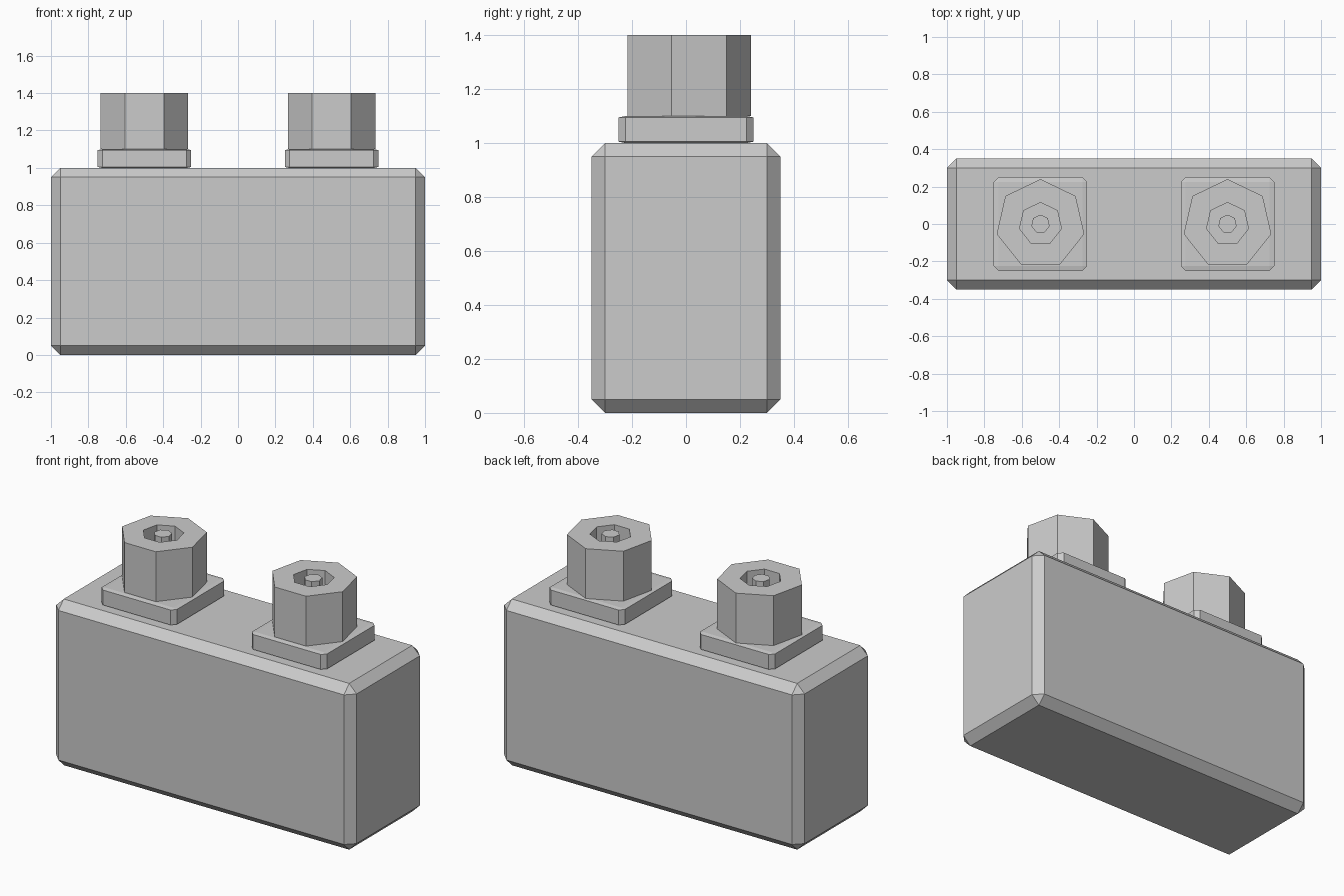
import bpy
import bmesh
import math

SIDES = 7
BODY = (2.0, 0.7, 1.0)
PLATE = (0.5, 0.5, 0.1)
COLLAR_HEIGHT = 0.3

old = bpy.data.objects.get("Cube")
if old:
    bpy.data.objects.remove(old, do_unlink=True)

# Single plain grey
grey = bpy.data.materials.new("plain grey")
grey.use_nodes = True
colour = (0.6, 0.6, 0.6, 1.0)
grey.diffuse_color = colour
grey.node_tree.nodes["Principled BSDF"].inputs["Base Color"].default_value = colour


def finish(name, bm, location):
    bmesh.ops.recalc_face_normals(bm, faces=bm.faces[:])
    mesh = bpy.data.meshes.new(name)
    bm.to_mesh(mesh)
    bm.free()
    mesh.materials.append(grey)
    obj = bpy.data.objects.new(name, mesh)
    obj.location = location
    bpy.context.collection.objects.link(obj)
    return obj


def chamfered_box(name, size, chamfer, location):
    """Box with one-step chamfers; chamfer is given per axis."""
    bm = bmesh.new()
    bmesh.ops.create_cube(bm, size=1.0)
    # bevel in a space where the chamfer is one unit on every axis
    bmesh.ops.scale(bm, verts=bm.verts[:], vec=[s / c for s, c in zip(size, chamfer)])
    bmesh.ops.bevel(bm, geom=bm.edges[:], offset=1.0, segments=1,
                    affect='EDGES', clamp_overlap=False)
    bmesh.ops.scale(bm, verts=bm.verts[:], vec=chamfer)
    return finish(name, bm, location)


def ring(bm, radius, z):
    return [bm.verts.new((radius * math.sin(math.tau * i / SIDES),
                          radius * math.cos(math.tau * i / SIDES), z))
            for i in range(SIDES)]


def bridge(bm, a, b):
    for i in range(SIDES):
        j = (i + 1) % SIDES
        bm.faces.new((a[i], a[j], b[j], b[i]))


def collar(name, outer, inner, height, location):
    """Seven-sided tube."""
    bm = bmesh.new()
    loops = [ring(bm, r, z) for r, z in
             ((outer, 0), (outer, height), (inner, height), (inner, 0))]
    for i in range(4):
        bridge(bm, loops[i], loops[(i + 1) % 4])
    return finish(name, bm, location)


def pin(name, radius, height, location):
    """Seven-sided solid rod."""
    bm = bmesh.new()
    low, high = ring(bm, radius, 0), ring(bm, radius, height)
    bridge(bm, low, high)
    bm.faces.new(low)
    bm.faces.new(high)
    return finish(name, bm, location)


# Main block
chamfered_box("body", BODY, (0.05, 0.05, 0.05), (0, 0, BODY[2] / 2))

# Two matching sockets on top
for side, x in (("left", 0.5), ("right", -0.5)):
    top = BODY[2] + PLATE[2]
    chamfered_box(side + "_base_plate", PLATE, (0.025, 0.025, 0.005),
                  (x, 0, BODY[2] + PLATE[2] / 2))
    collar(side + "_collar", 0.24, 0.115, COLLAR_HEIGHT, (x, 0, top))
    pin(side + "_pin", 0.05, COLLAR_HEIGHT, (x, 0, top))
